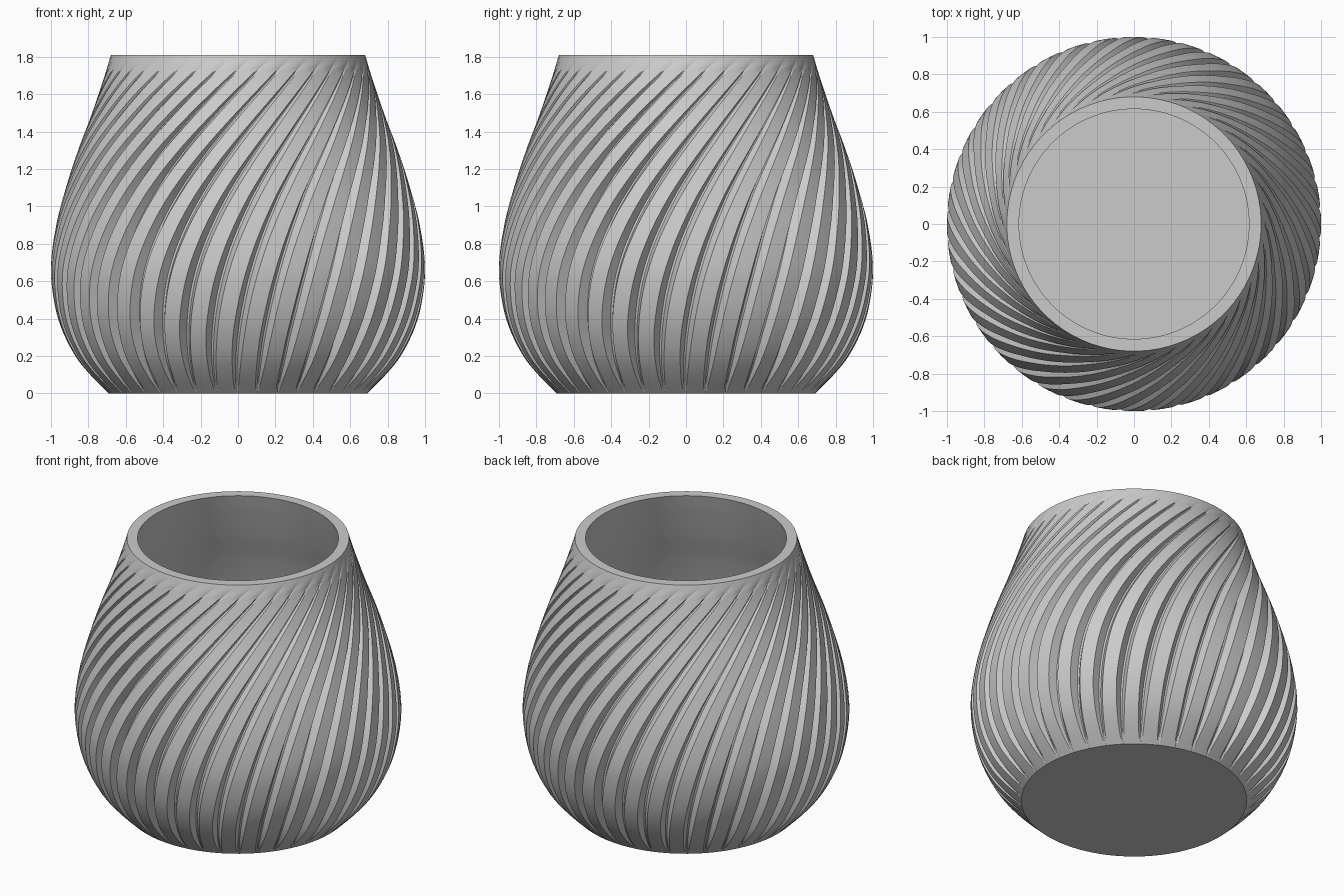
import bpy
import bmesh
import math

cube = bpy.data.objects.get("Cube")
if cube:
    bpy.data.objects.remove(cube, do_unlink=True)

GROOVES = 40
HEIGHT = 1.81
STEPS = 56
WALL = 0.065
FLOOR = 0.06

# Outer silhouette as (height, radius)
PROFILE = [(0, 0.69), (0.1, 0.79), (0.2, 0.87), (0.35, 0.945), (0.5, 0.985),
           (0.68, 1.0), (0.9, 0.972), (1.1, 0.92), (1.3, 0.855), (1.5, 0.78),
           (1.7, 0.713), (HEIGHT, 0.68)]


def slope(i):
    a, b = PROFILE[max(i - 1, 0)], PROFILE[min(i + 1, len(PROFILE) - 1)]
    return (b[1] - a[1]) / (b[0] - a[0])


def radius(z):
    """Smooth curve through the profile points."""
    i = max(k for k in range(len(PROFILE) - 1) if PROFILE[k][0] <= z + 1e-6)
    (z0, r0), (z1, r1) = PROFILE[i], PROFILE[i + 1]
    h = z1 - z0
    t = (z - z0) / h
    bend = t * (1 - t) * h * ((1 - t) * slope(i) - t * slope(i + 1))
    return r0 + (r1 - r0) * t * t * (3 - 2 * t) + bend


def twist(z):
    return 0.104 * z + 0.149 * z ** 3


def ring(bm, z, r, grooved):
    """One ring of vertices; grooves fade out where the body narrows."""
    fade = min(max((radius(z) - 0.69) / 0.24, 0), 1)
    width = 0.06 + 0.36 * math.sqrt(fade)
    depth = 0.052 * fade if grooved else 0
    period = math.tau / GROOVES
    section = [(0, 0), ((1 - width) / 2, 0), (1 - width, 0),
               (1 - width * 0.6, depth), (1 - width * 0.4, depth)]
    verts = []
    for k in range(GROOVES):
        for part, cut in section:
            a = (k + part) * period + twist(z)
            verts.append(bm.verts.new(((r - cut) * math.cos(a), (r - cut) * math.sin(a), z)))
    return verts


# Body: grooved outside, flat rim, smooth inside and floor
bm = bmesh.new()
heights = [HEIGHT * i / STEPS for i in range(STEPS + 1)]
rings = [ring(bm, z, radius(z), True) for z in heights]
inner = [z for z in reversed(heights) if z > FLOOR + 0.01] + [FLOOR]
rings += [ring(bm, z, radius(z) - WALL, False) for z in inner]

for low, high in zip(rings, rings[1:]):
    n = len(low)
    for i in range(n):
        j = (i + 1) % n
        bm.faces.new((low[i], low[j], high[j], high[i]))
bm.faces.new(list(reversed(rings[0])))
bm.faces.new(rings[-1])
bmesh.ops.recalc_face_normals(bm, faces=bm.faces)

mesh = bpy.data.meshes.new("vase_body")
bm.to_mesh(mesh)
bm.free()
vase = bpy.data.objects.new("vase_body", mesh)
bpy.context.collection.objects.link(vase)

# Plain grey finish
grey = bpy.data.materials.new("light_grey")
grey.use_nodes = True
colour = (0.6, 0.6, 0.6, 1)
grey.diffuse_color = colour
grey.node_tree.nodes["Principled BSDF"].inputs["Base Color"].default_value = colour
mesh.materials.append(grey)

bpy.ops.object.select_all(action="DESELECT")
vase.select_set(True)
bpy.context.view_layer.objects.active = vase
bpy.ops.object.shade_smooth_by_angle(angle=math.radians(25))
